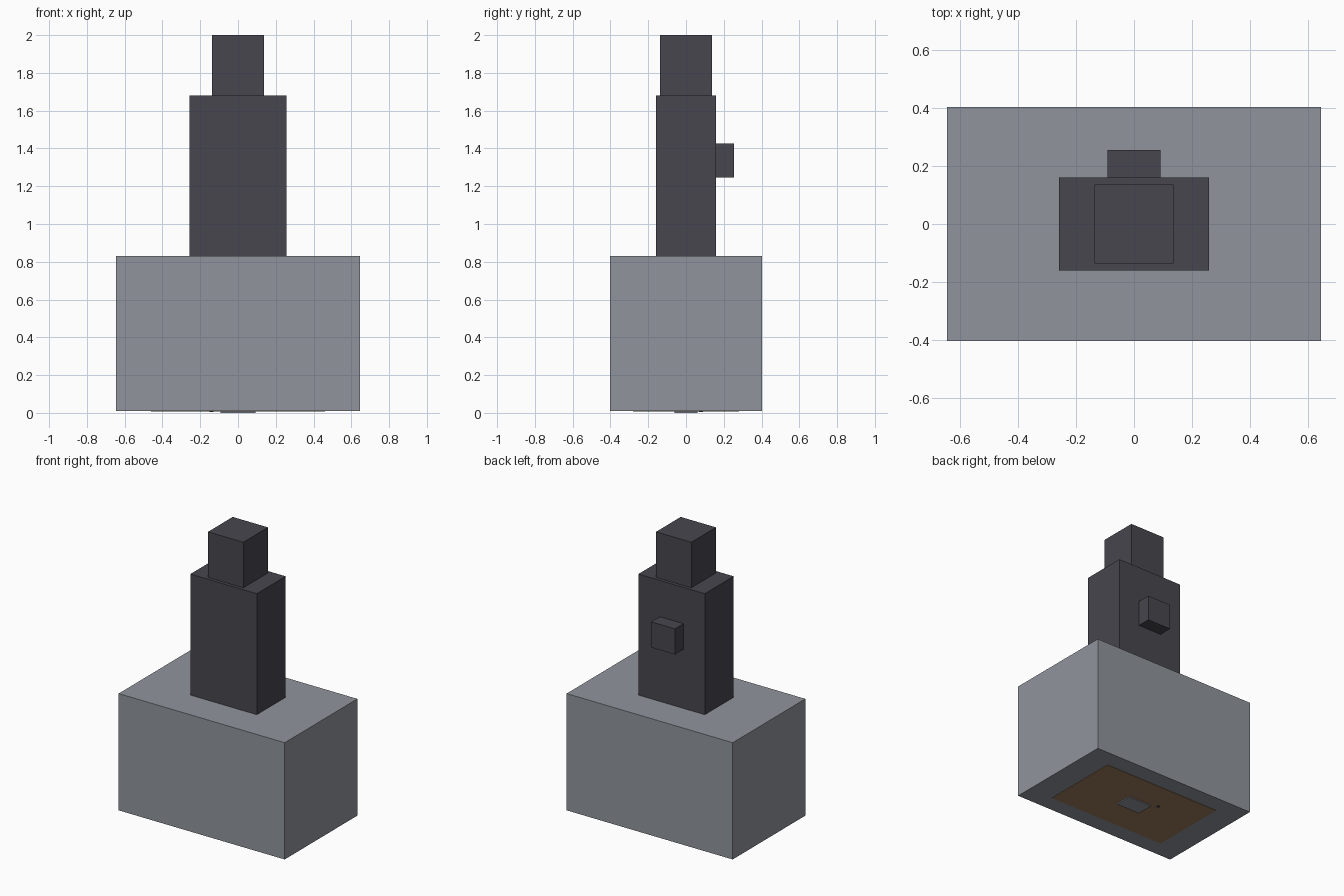
import bpy

if "Cube" in bpy.data.objects:
    bpy.data.objects.remove(bpy.data.objects["Cube"], do_unlink=True)


def make_material(name, colour):
    mat = bpy.data.materials.new(name)
    mat.use_nodes = True
    mat.diffuse_color = (*colour, 1)
    mat.node_tree.nodes["Principled BSDF"].inputs["Base Color"].default_value = (*colour, 1)
    return mat


def box(name, mat, size, base, x=0, y=0):
    """Box of the given size, standing on height base."""
    bpy.ops.mesh.primitive_cube_add(size=1, location=(x, y, base + size[2] / 2))
    obj = bpy.context.object
    obj.name = name
    obj.scale = size
    bpy.ops.object.transform_apply(location=False, rotation=False, scale=True)
    obj.data.materials.append(mat)
    return obj


grey = make_material("stone grey", (0.28, 0.30, 0.335))
charcoal = make_material("charcoal", (0.062, 0.061, 0.076))
brown = make_material("brown", (0.336, 0.20, 0.103))

# Block, upright shaft and cap
box("block", grey, (1.29, 0.806, 0.82), 0.01)
box("shaft", charcoal, (0.516, 0.32, 0.85), 0.83)
box("cap", charcoal, (0.274, 0.274, 0.32), 1.68)

# Knob on the back of the shaft
box("back_knob", charcoal, (0.184, 0.095, 0.18), 1.245, y=0.2075)

# Underside panel, its central pad and a small stud
box("underside_panel", brown, (0.92, 0.56, 0.004), 0.007)
box("underside_pad", grey, (0.185, 0.123, 0.008), 0)
box("underside_stud", charcoal, (0.02, 0.02, 0.004), 0.004, x=-0.14, y=0.08)
